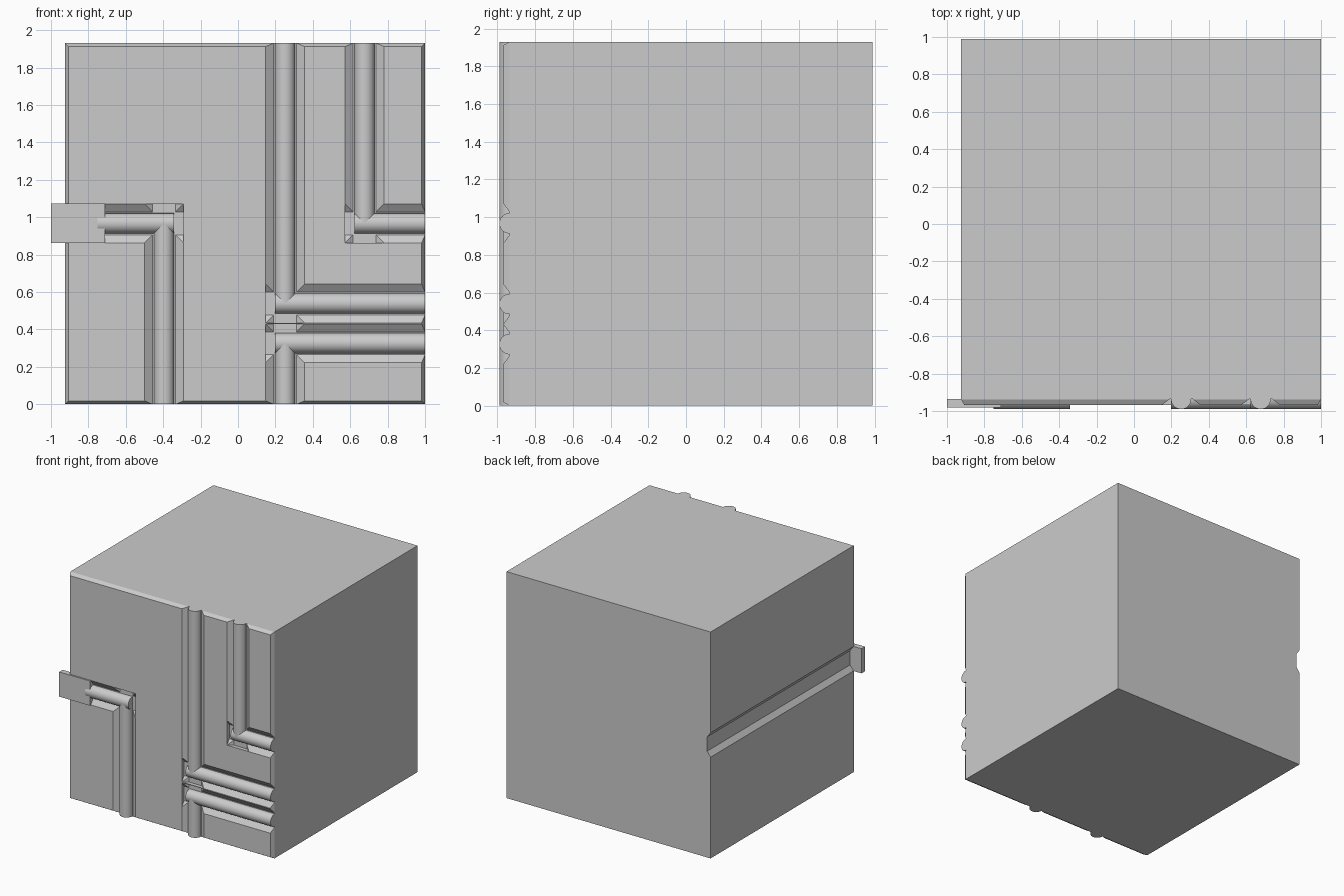
import bpy, bmesh, math

if "Cube" in bpy.data.objects:
    bpy.data.objects.remove(bpy.data.objects["Cube"])

LEFT, RIGHT, FRONT, BACK, TOP = -0.925, 1.0, -0.968, 0.99, 1.93
DEPTH = 0.032            # groove and chamfer depth
FLOOR = FRONT + DEPTH
R = 0.054                # pipe radius


def make(name, verts, faces):
    me = bpy.data.meshes.new(name)
    bm = bmesh.new()
    vs = [bm.verts.new(v) for v in verts]
    for f in faces:
        bm.faces.new([vs[i] for i in f])
    bmesh.ops.recalc_face_normals(bm, faces=bm.faces)
    bm.to_mesh(me)
    bm.free()
    ob = bpy.data.objects.new(name, me)
    bpy.context.collection.objects.link(ob)
    return ob


def prism(name, profile, axis, c, a, b):
    """Extrude a (width, depth) profile from a to b along an axis, centred on c."""
    place = {'x': lambda u, d, t: (t, d, c + u),
             'z': lambda u, d, t: (c + u, d, t),
             'y': lambda u, d, t: (d, t, c + u)}[axis]
    n = len(profile)
    verts = [place(u, d, t) for t in (a, b) for u, d in profile]
    faces = [tuple(range(n)), tuple(range(n, 2 * n))]
    faces += [(i, (i + 1) % n, n + (i + 1) % n, n + i) for i in range(n)]
    return make(name, verts, faces)


def groove_profile(face):
    return [(-0.104, face - 0.2), (-0.104, face), (-0.061, face + DEPTH),
            (0.061, face + DEPTH), (0.104, face), (0.104, face - 0.2)]


# block with four chamfered front edges
def ring(y, s):
    return [(LEFT + s, y, s), (RIGHT - s, y, s),
            (RIGHT - s, y, TOP - s), (LEFT + s, y, TOP - s)]


rings = ring(BACK, 0) + ring(FLOOR - 0.001, 0) + ring(FRONT, 0.018)
faces = [(0, 1, 2, 3), (8, 9, 10, 11)]
for k in (0, 4):
    faces += [(k + i, k + (i + 1) % 4, k + 4 + (i + 1) % 4, k + 4 + i) for i in range(4)]
block = make("block", rings, faces)

# L-shaped pipe runs: corner x, corner z, horizontal far end, vertical far end
runs = [(-0.395, 0.967, LEFT, 0.0),
        (0.252, 0.539, RIGHT, TOP),
        (0.252, 0.326, RIGHT, 0.0),
        (0.677, 0.967, RIGHT, TOP)]

half_round = [(R * math.cos(math.pi * i / 24), FLOOR - R * math.sin(math.pi * i / 24))
              for i in range(25)]
half_round += [(-R, FLOOR + 0.004), (R, FLOOR + 0.004)]

cutters = []
for i, (cx, cz, xe, ze) in enumerate(runs):
    sx = 1 if xe > cx else -1
    sz = 1 if ze > cz else -1
    g = groove_profile(FRONT)
    cutters.append(prism("groove_cutter", g, 'x', cz, cx - sx * 0.104, xe + sx * 0.2))
    cutters.append(prism("groove_cutter", g, 'z', cx, cz - sz * 0.104, ze + sz * 0.2))
    # pipes
    px = -0.75 if xe == LEFT else xe
    for ob in (prism(f"horizontal_pipe_{i + 1}", half_round, 'x', cz, cx - sx * R, px),
               prism(f"vertical_pipe_{i + 1}", half_round, 'z', cx, cz, ze)):
        bpy.ops.object.select_all(action='DESELECT')
        ob.select_set(True)
        bpy.context.view_layer.objects.active = ob
        bpy.ops.object.shade_smooth_by_angle(angle=math.radians(30))

# groove along the left side
cutters.append(prism("side_groove_cutter", groove_profile(LEFT), 'y', 0.967, -1.2, 1.2))

# carve the grooves
bpy.context.view_layer.objects.active = block
for c in cutters:
    c.hide_render = True
    m = block.modifiers.new("groove", 'BOOLEAN')
    m.operation, m.solver, m.object = 'DIFFERENCE', 'EXACT', c
    bpy.ops.object.modifier_apply(modifier=m.name)
for c in cutters:
    bpy.data.objects.remove(c)

# flat tab at the left end of the first pipe
tab = [(-0.105, FLOOR + 0.001), (0.105, FLOOR + 0.001), (0.105, -0.982), (-0.105, -0.982)]
prism("end_tab", tab, 'x', 0.967, -1.0, -0.71)
